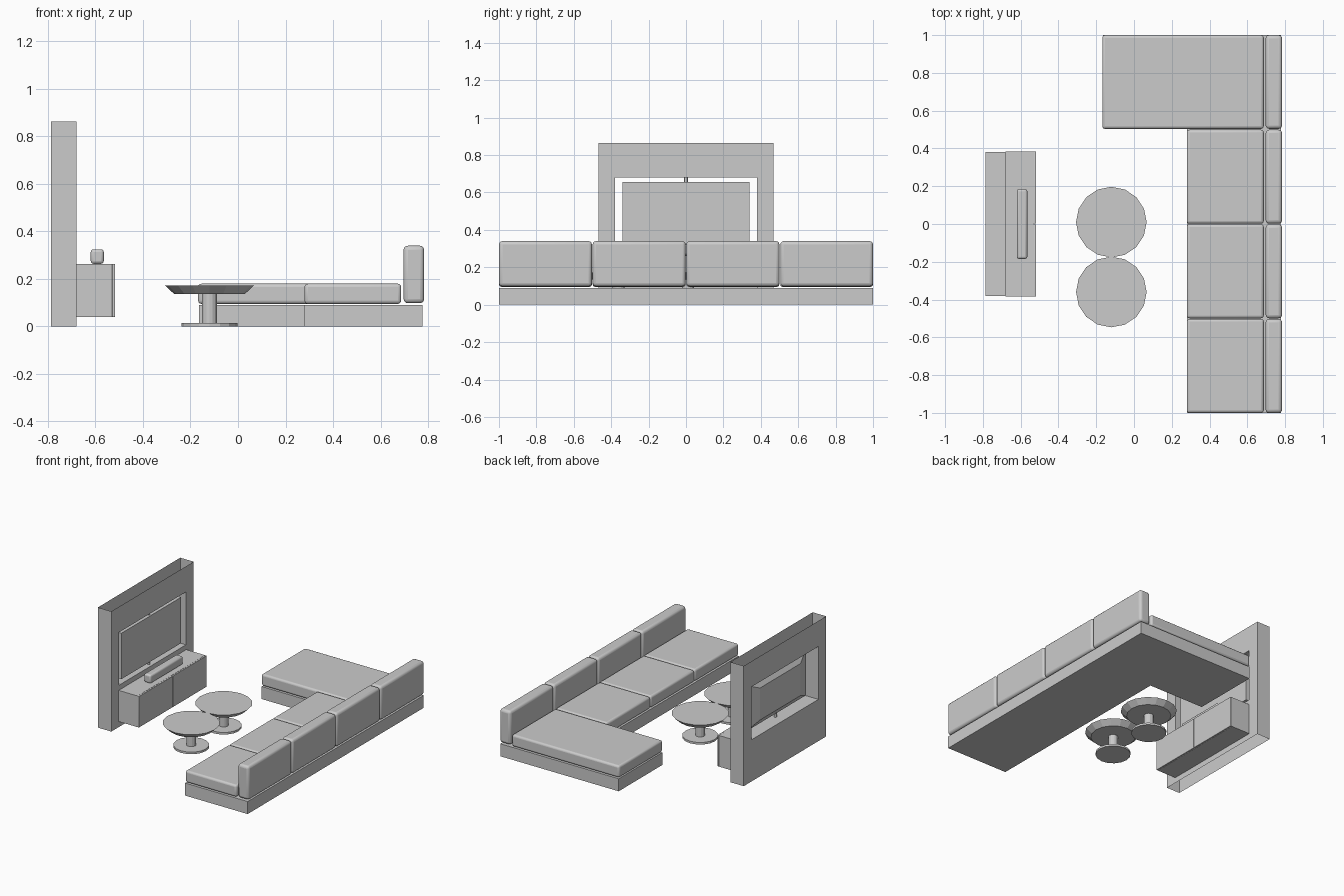
import bpy, bmesh, math

if "Cube" in bpy.data.objects:
    bpy.data.objects.remove(bpy.data.objects["Cube"])


def make(name, bm, bevel=0.0, segs=3):
    bmesh.ops.recalc_face_normals(bm, faces=bm.faces)
    me = bpy.data.meshes.new(name)
    bm.to_mesh(me)
    bm.free()
    ob = bpy.data.objects.new(name, me)
    bpy.context.collection.objects.link(ob)
    if bevel:
        mod = ob.modifiers.new("bevel", 'BEVEL')
        mod.width, mod.segments = bevel, segs
        bpy.context.view_layer.objects.active = ob
        ob.select_set(True)
        bpy.ops.object.shade_smooth_by_angle(angle=math.radians(35))
        ob.select_set(False)
    return ob


def box(name, x, y, z, bevel=0.0):
    bm = bmesh.new()
    bmesh.ops.create_cube(bm, size=1)
    for v in bm.verts:
        for i, (a, b) in enumerate((x, y, z)):
            v.co[i] = (a + b) / 2 + v.co[i] * (b - a)
    return make(name, bm, bevel)


def cone(name, x, y, z, r, sides=16):
    bm = bmesh.new()
    bmesh.ops.create_cone(bm, cap_ends=True, segments=sides,
                          radius1=r[0], radius2=r[1], depth=z[1] - z[0])
    bmesh.ops.translate(bm, verts=bm.verts, vec=(x, y, sum(z) / 2))
    return make(name, bm)


def rect(bm, x, y, z):
    return [bm.verts.new((x, a, b)) for a, b in
            ((y[0], z[0]), (y[1], z[0]), (y[1], z[1]), (y[0], z[1]))]


# L-shaped sofa plinth
bm = bmesh.new()
outline = [(0.28, -1), (0.777, -1), (0.777, 1), (-0.165, 1), (-0.165, 0.505), (0.28, 0.505)]
face = bm.faces.new([bm.verts.new((x, y, 0)) for x, y in outline])
top = bmesh.ops.extrude_face_region(bm, geom=[face], use_keep_orig=True)["geom"]
bmesh.ops.translate(bm, vec=(0, 0, 0.09),
                    verts=[g for g in top if isinstance(g, bmesh.types.BMVert)])
make("sofa_base", bm)

# Seat and back cushions, the last seat being the chaise
for i in range(4):
    y = (-1 + 0.501 * i, -0.503 + 0.501 * i) if i < 3 else (0.504, 1.0)
    box(f"seat_cushion_{i}", (-0.168 if i == 3 else 0.28, 0.687), y, (0.095, 0.18), 0.014)
    box(f"back_cushion_{i}", (0.697, 0.784), y, (0.098, 0.34), 0.018)

# Pair of round pedestal tables
for i, y in enumerate((0.01, -0.36)):
    cone(f"table_foot_{i}", -0.12, y, (0, 0.015), (0.117, 0.117))
    cone(f"table_stem_{i}", -0.12, y, (0.012, 0.14), (0.032, 0.032))
    cone(f"table_top_{i}", -0.12, y, (0.136, 0.172), (0.148, 0.187))

# Hollow screen wall: framed opening, open at top and bottom
bm = bmesh.new()
rings = []
for x in (-0.787, -0.68):
    outer = rect(bm, x, (-0.468, 0.468), (0, 0.864))
    inner = rect(bm, x, (-0.38, 0.38), (0.30, 0.68))
    rings.append((outer, inner))
    for k in range(4):
        n = (k + 1) % 4
        bm.faces.new((outer[k], outer[n], inner[n], inner[k]))
(o1, i1), (o2, i2) = rings
for k in range(4):
    n = (k + 1) % 4
    bm.faces.new((i1[k], i1[n], i2[n], i2[k]))
    if k % 2:
        bm.faces.new((o1[k], o1[n], o2[n], o2[k]))
make("screen_wall", bm)

# Screen with tapered rear, held by small posts
bm = bmesh.new()
loops = [rect(bm, -0.69, (-0.34, 0.34), (0.325, 0.655)),
         rect(bm, -0.715, (-0.34, 0.34), (0.325, 0.655)),
         rect(bm, -0.75, (-0.23, 0.23), (0.375, 0.605))]
for a, b in zip(loops, loops[1:]):
    for k in range(4):
        n = (k + 1) % 4
        bm.faces.new((a[k], a[n], b[n], b[k]))
bm.faces.new(loops[0])
bm.faces.new(loops[-1])
make("screen", bm)
for name, z in (("lower", (0.30, 0.33)), ("upper", (0.65, 0.68))):
    cone(f"screen_post_{name}", -0.71, 0, z, (0.01, 0.01))

# Low cabinet with two doors and a sound bar
box("cabinet", (-0.68, -0.53), (-0.384, 0.384), (0.04, 0.264))
for s, y in (("left", (-0.385, -0.002)), ("right", (0.002, 0.385))):
    box(f"cabinet_door_{s}", (-0.53, -0.518), y, (0.04, 0.264), 0.002)
box("sound_bar", (-0.62, -0.565), (-0.185, 0.185), (0.264, 0.325), 0.012)
